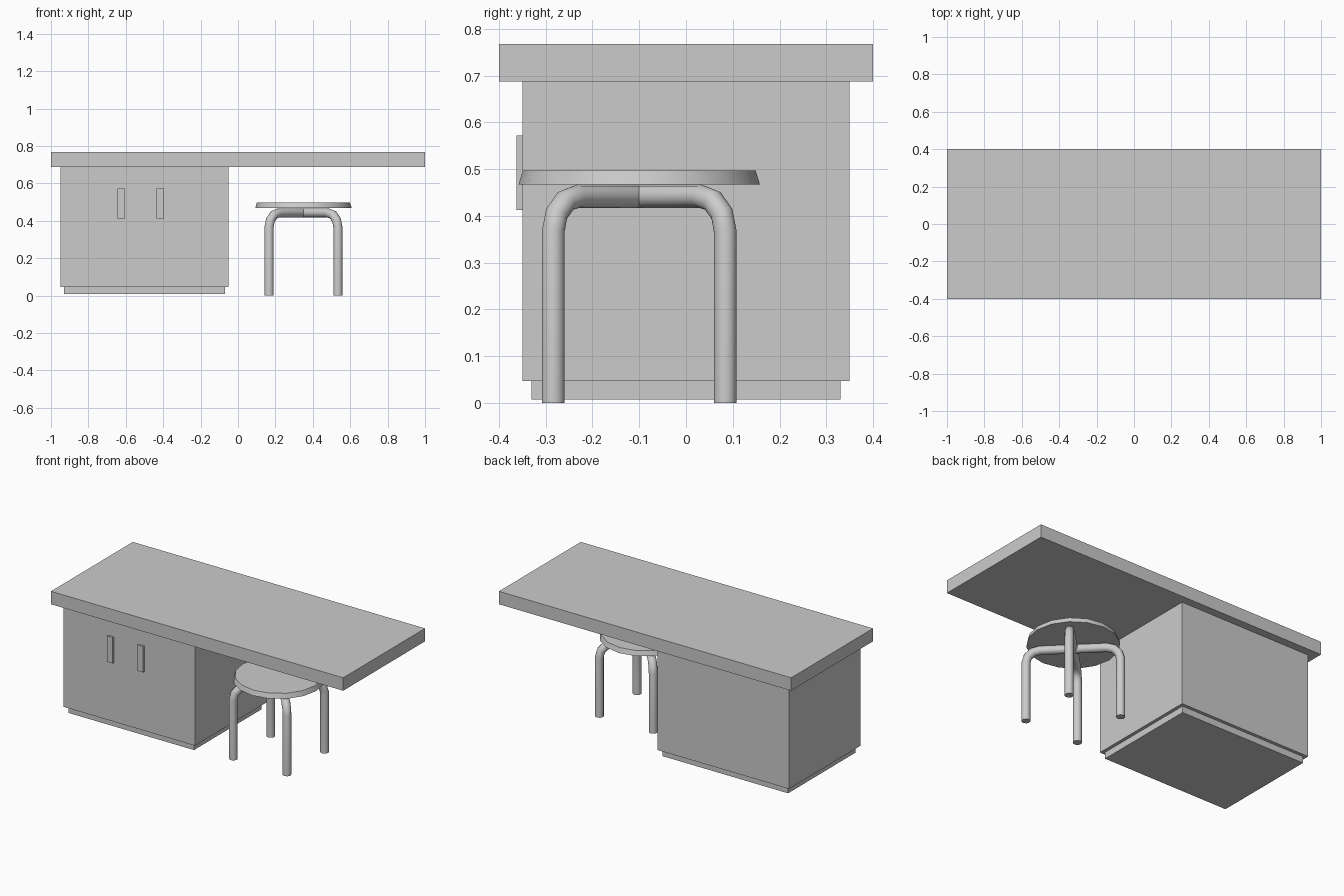
import bpy
from math import sin, cos, pi, radians

if "Cube" in bpy.data.objects:
    bpy.data.objects.remove(bpy.data.objects["Cube"])


def box(name, x, y, z):
    """Axis-aligned box from (min, max) ranges."""
    bpy.ops.mesh.primitive_cube_add(size=1, location=[sum(r) / 2 for r in (x, y, z)])
    ob = bpy.context.object
    ob.name = name
    ob.scale = [r[1] - r[0] for r in (x, y, z)]
    bpy.ops.object.transform_apply(location=False, rotation=False, scale=True)
    return ob


# Desk: worktop, cabinet, recessed plinth
box("worktop", (-1, 1), (-0.4, 0.4), (0.687, 0.767))
box("cabinet", (-0.95, -0.05), (-0.35, 0.35), (0.047, 0.687))
box("plinth", (-0.93, -0.07), (-0.33, 0.33), (0.007, 0.047))

# Door handles
for side, x in (("left", -0.624), ("right", -0.415)):
    box(side + "_handle", (x - 0.02, x + 0.02), (-0.362, -0.35), (0.412, 0.572))

# Stool seat: slightly tapered disc
SX, SY = 0.35, -0.1
bpy.ops.mesh.primitive_cone_add(vertices=16, radius1=0.258, radius2=0.249,
                                depth=0.03, location=(SX, SY, 0.482))
bpy.context.object.name = "stool_seat"
bpy.ops.object.shade_smooth_by_angle(angle=radians(40))

# Stool legs: two bent tubes crossing on the diagonals
REACH, TUBE, BEND, TOP = 0.26, 0.025, 0.075, 0.442
half = [(REACH, 0)]
for i in range(4):
    a = i * pi / 6
    half.append((REACH - BEND + BEND * cos(a), TOP - BEND + BEND * sin(a)))
path = half + [(-r, z) for r, z in reversed(half)]

for name, angle in (("leg_arch_a", 45), ("leg_arch_b", 135)):
    cu = bpy.data.curves.new(name, 'CURVE')
    cu.dimensions = '3D'
    cu.bevel_depth = TUBE
    cu.bevel_resolution = 4
    cu.use_fill_caps = True
    sp = cu.splines.new('POLY')
    sp.points.add(len(path) - 1)
    for p, (r, z) in zip(sp.points, path):
        p.co = (r, 0, z, 1)
    ob = bpy.data.objects.new(name, cu)
    ob.location = (SX, SY, 0)
    ob.rotation_euler.z = radians(angle)
    bpy.context.collection.objects.link(ob)
    bpy.ops.object.select_all(action='DESELECT')
    ob.select_set(True)
    bpy.context.view_layer.objects.active = ob
    bpy.ops.object.convert(target='MESH')
    bpy.ops.object.shade_smooth_by_angle(angle=radians(45))
